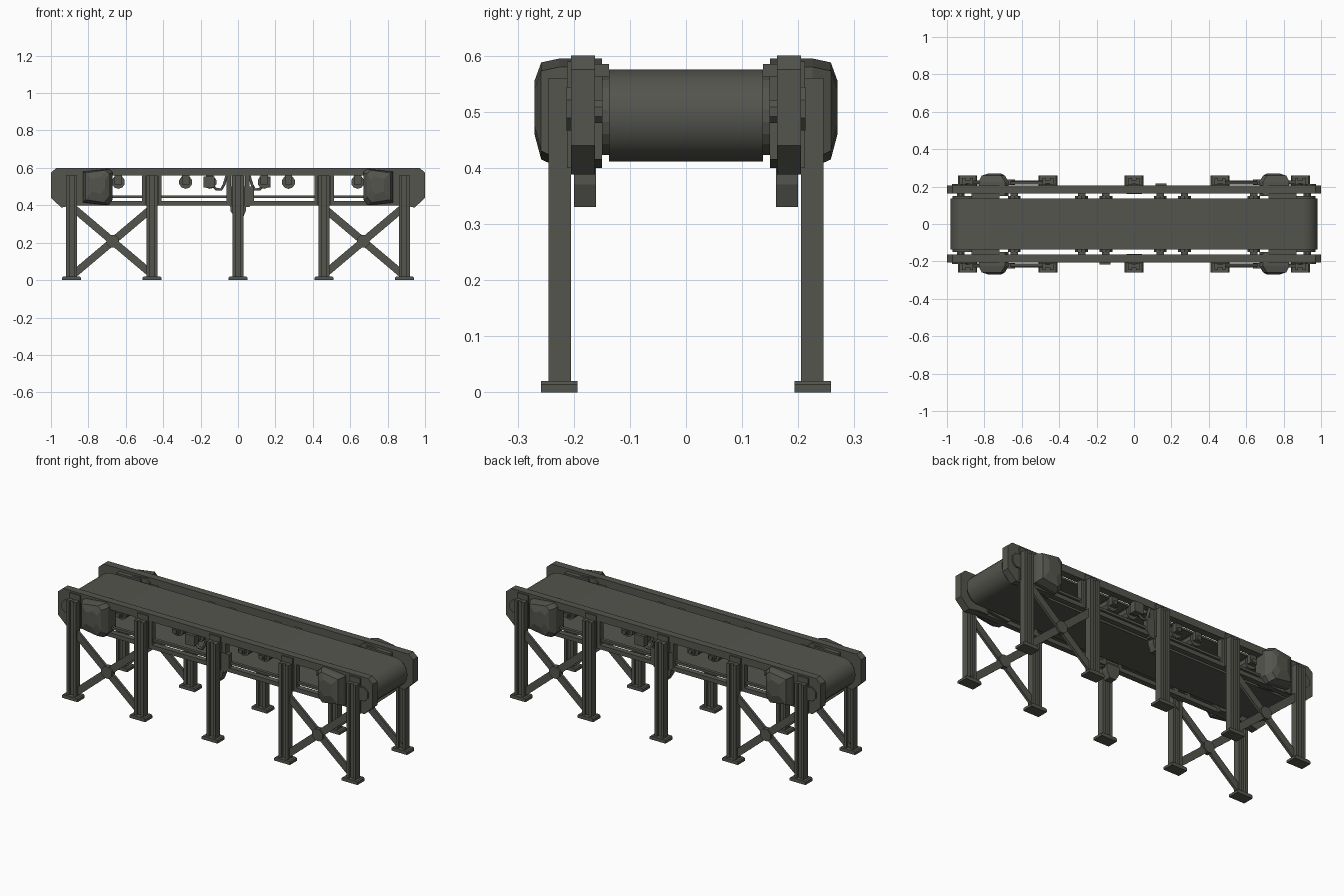
import bpy, bmesh, math
from mathutils import Vector

if "Cube" in bpy.data.objects:
    bpy.data.objects.remove(bpy.data.objects["Cube"])

steel = bpy.data.materials.new("dark grey metal")
steel.diffuse_color = (0.09, 0.09, 0.077, 1)
steel.use_nodes = True
steel.node_tree.nodes["Principled BSDF"].inputs["Base Color"].default_value = steel.diffuse_color


def finish(name, bm):
    bmesh.ops.recalc_face_normals(bm, faces=bm.faces)
    me = bpy.data.meshes.new(name)
    bm.to_mesh(me)
    bm.free()
    me.materials.append(steel)
    ob = bpy.data.objects.new(name, me)
    bpy.context.collection.objects.link(ob)
    return ob


def prism(name, pts, a, b, axis="y"):
    """Extrude an outline: (x, z) along y, or (x, y) along z."""
    bm = bmesh.new()
    place = (lambda p, t: (p[0], t, p[1])) if axis == "y" else (lambda p, t: (p[0], p[1], t))
    lo = [bm.verts.new(place(p, a)) for p in pts]
    hi = [bm.verts.new(place(p, b)) for p in pts]
    bm.faces.new(lo)
    bm.faces.new(hi[::-1])
    n = len(pts)
    for i in range(n):
        bm.faces.new((lo[i], lo[(i + 1) % n], hi[(i + 1) % n], hi[i]))
    return finish(name, bm)


def box(name, x0, x1, y0, y1, z0, z1):
    return prism(name, [(x0, z0), (x1, z0), (x1, z1), (x0, z1)], y0, y1)


def disc(name, x, z, r, a, b, n=8):
    return prism(name, [(x + r * math.cos(2 * math.pi * (i + .5) / n),
                         z + r * math.sin(2 * math.pi * (i + .5) / n)) for i in range(n)], a, b)


def bar(name, p, q, w, a, b):
    """Flat strip from p to q in the xz plane."""
    p, q = Vector(p), Vector(q)
    d = (q - p).normalized() * (w / 2)
    s = Vector((-d.y, d.x))
    return prism(name, [p + s, q + s, q - s, p - s], a, b)


def ring(name, outer, inner, a, b):
    """Hollow closed band between two matching outlines."""
    bm = bmesh.new()
    L = [[bm.verts.new((x, y, z)) for x, z in o] for o, y in
         ((outer, a), (outer, b), (inner, b), (inner, a))]
    n = len(outer)
    for k in range(4):
        for i in range(n):
            j = (i + 1) % n
            bm.faces.new((L[k][i], L[k][j], L[(k + 1) % 4][j], L[(k + 1) % 4][i]))
    return finish(name, bm)


def stadium(cx, cz, r, n=10):
    out = []
    for s, start in ((1, -math.pi / 2), (-1, math.pi / 2)):
        for i in range(n + 1):
            t = start + math.pi * i / n
            out.append((s * cx + r * math.cos(t), cz + r * math.sin(t)))
    return out


# belt loop
belt = ring("belt", stadium(0.9, 0.493, 0.082), stadium(0.9, 0.493, 0.07), -0.137, 0.137)

# end drums and small carrying rollers
for x in (-0.9, 0.9):
    disc("end_drum", x, 0.493, 0.071, -0.15, 0.15, 20)
    disc("drum_axle", x * 1.03, 0.5, 0.022, -0.212, 0.212, 8)
for x in (-0.64, -0.28, -0.15, 0.14, 0.27, 0.64):
    disc("roller", x, 0.524, 0.036, -0.15, 0.15, 10)
    disc("roller_axle", x, 0.524, 0.014, -0.18, 0.18, 6)

for s in (-1, 1):
    def sp(fn, name, *args):
        a, b = sorted((args[-2] * s, args[-1] * s))
        return fn(name, *args[:-2], a, b)

    def sbox(name, x0, x1, y0, y1, z0, z1):
        y0, y1 = sorted((y0 * s, y1 * s))
        return box(name, x0, x1, y0, y1, z0, z1)

    # long side rails
    sbox("upper_rail", -0.93, 0.93, 0.163, 0.205, 0.558, 0.6)
    sbox("lower_rail", -0.9, 0.9, 0.168, 0.2, 0.398, 0.422)
    sbox("middle_rail", -0.86, 0.86, 0.172, 0.19, 0.438, 0.452)
    for x in (-0.64, -0.28, -0.15, 0.14, 0.27, 0.64):
        sbox("roller_bracket", x - 0.02, x + 0.02, 0.15, 0.172, 0.51, 0.565)
    for x in (-0.5, -0.42, -0.05, 0.05, 0.42, 0.5):
        sbox("rail_post", x - 0.012, x + 0.012, 0.168, 0.2, 0.4, 0.57)

    # chamfered end plates with raised bearing housings
    for e in (-1, 1):
        sp(prism, "end_plate", [(e * x, z) for x, z in
           ((0.82, 0.6), (0.97, 0.6), (1.0, 0.575), (1.0, 0.44), (0.945, 0.388),
            (0.88, 0.4), (0.82, 0.4))], 0.162, 0.205)
        sp(disc, "bearing_housing", e * 0.935, 0.505, 0.042, 0.2, 0.213)
        sbox("belt_guide", min(e * .87, e * .72), max(e * .87, e * .72), 0.137, 0.165, 0.562, 0.585)

        # motor housing: block tapering outward
        bm = bmesh.new()
        loops = []
        for y, x0, x1, z0, z1 in ((0.15, 0.67, 0.83, 0.4, 0.595), (0.225, 0.67, 0.83, 0.4, 0.595),
                                  (0.258, 0.69, 0.815, 0.415, 0.588), (0.27, 0.71, 0.78, 0.46, 0.555)):
            loops.append([bm.verts.new((e * x, s * y, z)) for x, z in
                          ((x0, z1 - .02), (x0, z0 + .03), (x0 + .025, z0), (x1, z0 + .015),
                           (x1, z1 - .015), (x0 + .02, z1))])
        for k in range(3):
            for i in range(6):
                j = (i + 1) % 6
                bm.faces.new((loops[k][i], loops[k][j], loops[k + 1][j], loops[k + 1][i]))
        bm.faces.new(loops[0])
        bm.faces.new(loops[-1][::-1])
        finish("motor_housing", bm)

        # crossed braces between the outer legs
        sp(bar, "brace", (e * 0.88, 0.385), (e * 0.46, 0.03), 0.04, 0.217, 0.232)
        sp(bar, "brace", (e * 0.88, 0.03), (e * 0.46, 0.385), 0.04, 0.212, 0.227)
        sp(disc, "brace_hub", e * 0.67, 0.208, 0.036, 0.208, 0.238)

    # H-section legs, feet and rail brackets
    for x in (-0.89, -0.46, 0, 0.46, 0.89):
        w, t = 0.03, 0.012
        prof = [(-w, .205), (-t, .205), (-t, .217), (t, .217), (t, .205), (w, .205),
                (w, .245), (t, .245), (t, .233), (-t, .233), (-t, .245), (-w, .245)]
        prism("leg", [(x + a, s * b) for a, b in prof], 0.015, 0.56, "z")
        foot = sp(prism, "foot", [(x - .05, 0), (x + .05, 0), (x + .05, .014),
                  (x + .044, .02), (x - .044, .02), (x - .05, .014)], 0.193, 0.258)
        sbox("leg_bracket", x - 0.035, x + 0.035, 0.19, 0.212, 0.4, 0.59)

    # hanging bracket and junction boxes at mid span
    sp(prism, "hanging_bracket", [(-0.04, 0.41), (-0.04, 0.37), (-0.015, 0.33), (0.025, 0.33),
       (0.042, 0.37), (0.042, 0.41)], 0.16, 0.2)
    sp(prism, "hanger_plate", [(-0.06, 0.5), (-0.06, 0.42), (-0.04, 0.39), (0.06, 0.39),
       (0.085, 0.42), (0.085, 0.5)], 0.175, 0.203)
    jx = s * 0.15
    sbox("junction_box", jx - 0.035, jx + 0.025, 0.18, 0.217, 0.495, 0.555)

    # sagging cable from junction box to centre
    cu = bpy.data.curves.new("cable", "CURVE")
    cu.dimensions = "3D"
    cu.bevel_depth = 0.008
    cu.bevel_resolution = 1
    spl = cu.splines.new("POLY")
    path = [(0.13, .5), (0.115, .485), (0.09, .485), (0.075, .51), (0.06, .56)]
    spl.points.add(len(path) - 1)
    for pt, (x, z) in zip(spl.points, path):
        pt.co = (s * x, s * 0.195, z, 1)
    cu.materials.append(steel)
    bpy.context.collection.objects.link(bpy.data.objects.new("cable", cu))

# soften the round belt ends only
bpy.context.view_layer.objects.active = belt
belt.select_set(True)
bpy.ops.object.shade_smooth_by_angle(angle=math.radians(30))
